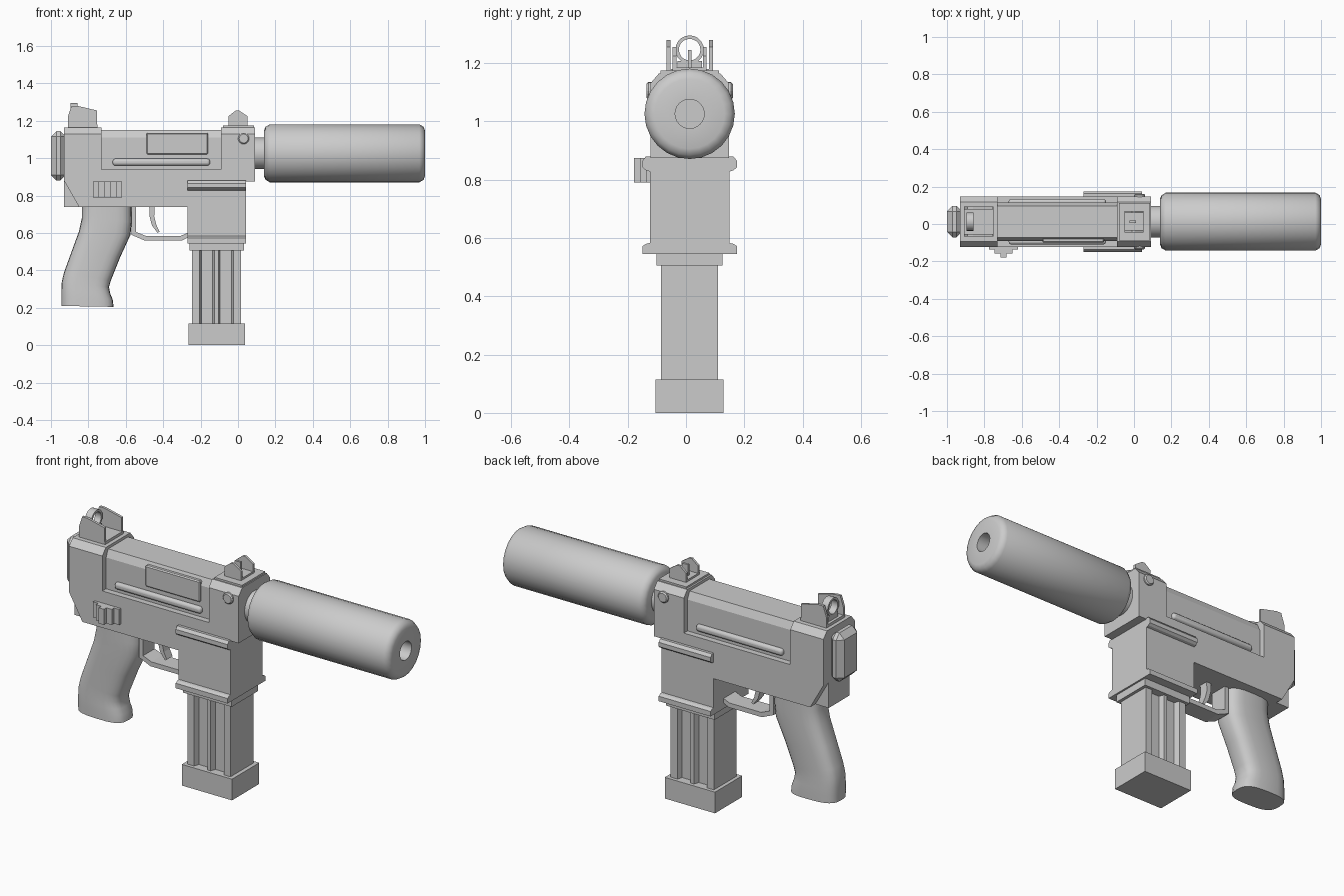
import bpy, bmesh
from math import cos, sin, pi, copysign

YC = 0.0125  # mid plane of the body


def finish(name, bm, smooth=False, bevel=0, seg=1):
    bmesh.ops.recalc_face_normals(bm, faces=bm.faces)
    me = bpy.data.meshes.new(name)
    bm.to_mesh(me)
    bm.free()
    ob = bpy.data.objects.new(name, me)
    bpy.context.collection.objects.link(ob)
    if bevel:
        m = ob.modifiers.new("bevel", 'BEVEL')
        m.width, m.segments = bevel, seg
    if smooth:
        bpy.ops.object.select_all(action='DESELECT')
        ob.select_set(True)
        bpy.context.view_layer.objects.active = ob
        bpy.ops.object.shade_smooth_by_angle(angle=0.7)
    return ob


def prism(name, pts, a, b, axis='Y', **kw):
    """Extrude a profile: XZ along Y, YZ along X, or XY along Z. y is relative to YC."""
    put = {'Y': lambda u, v, w: (u, w + YC, v),
           'X': lambda u, v, w: (w, u + YC, v),
           'Z': lambda u, v, w: (u, v + YC, w)}[axis]
    bm = bmesh.new()
    r0, r1 = [[bm.verts.new(put(u, v, w)) for u, v in pts] for w in (a, b)]
    bm.faces.new(r0)
    bm.faces.new(r1)
    n = len(pts)
    for i in range(n):
        j = (i + 1) % n
        bm.faces.new((r0[i], r0[j], r1[j], r1[i]))
    return finish(name, bm, **kw)


def box(name, x0, x1, y0, y1, z0, z1, **kw):
    return prism(name, [(x0, z0), (x1, z0), (x1, z1), (x0, z1)], y0, y1, **kw)


def mirrored(half):
    return half + [(-y, z) for y, z in reversed(half)]


def loft(name, rings, closed=False, smooth=True):
    bm = bmesh.new()
    vs = [[bm.verts.new(p) for p in r] for r in rings]
    n = len(vs[0])
    for k in range(len(vs) if closed else len(vs) - 1):
        a, b = vs[k], vs[(k + 1) % len(vs)]
        for i in range(n):
            bm.faces.new((a[i], a[(i + 1) % n], b[(i + 1) % n], b[i]))
    if not closed:
        bm.faces.new(vs[0])
        bm.faces.new(vs[-1])
    return finish(name, bm, smooth)


def lathe(name, prof, zc=1.026, n=24, closed=False):
    return loft(name, [[(x, YC + r * cos(2 * pi * i / n), zc + r * sin(2 * pi * i / n))
                        for i in range(n)] for x, r in prof], closed)


# Suppressor with bored muzzle, and its neck
lathe("suppressor", [(0.14, 0.125), (0.148, 0.142), (0.17, 0.155), (0.97, 0.155), (0.992, 0.142),
                     (1.0, 0.12), (1.0, 0.05), (0.7, 0.05)])
lathe("barrel_neck", [(0.05, 0.085), (0.16, 0.085)])

# Receiver: lower frame, rear and front blocks, slimmer middle housing
prism("lower_frame", [(-0.93, 0.94), (-0.93, 0.88), (-0.85, 0.74), (-0.27, 0.74), (-0.27, 0.875),
                      (0.09, 0.875), (0.09, 0.94)], -0.135, 0.135)
box("rear_lower_block", -0.93, -0.8, -0.09, 0.09, 0.74, 0.92)
block = mirrored([(0.135, 0.93), (0.135, 1.13), (0.105, 1.165)])
prism("rear_block", block, -0.93, -0.73, 'X')
prism("front_block", block, -0.09, 0.09, 'X')
prism("middle_housing", mirrored([(0.135, 0.92), (0.103, 0.94), (0.103, 1.11), (0.085, 1.15)]),
      -0.74, -0.08, 'X')
box("end_cap", -1.0, -0.92, -0.085, 0.085, 0.88, 1.145, bevel=0.03)
for s, side in ((-1, "right"), (1, "left")):
    lo, hi = sorted((s * 0.08, s * 0.122))
    box(side + "_side_rib", -0.67, -0.15, lo, hi, 0.96, 0.997, bevel=0.014, seg=3, smooth=True)
    pin = [(0.03 + 0.03 * cos(i * pi / 8), 1.105 + 0.03 * sin(i * pi / 8)) for i in range(16)]
    lo, hi = sorted((s * 0.12, s * 0.148))
    prism(side + "_pin", pin, lo, hi, bevel=0.006)
box("ejection_port_cover", -0.49, -0.16, -0.112, -0.06, 1.02, 1.135, bevel=0.006)

# Stepped selector switch
for i, (h, d) in enumerate(((0.078, 0.15), (0.048, 0.17), (0.016, 0.191))):
    box("selector_step_%d" % i, -0.697 - h, -0.697 + h, -d, -0.12, 0.79, 0.875)

# Magazine well with side lips, collar, grooved magazine and base
prism("magazine_well", mirrored([(0.162, 0.545), (0.162, 0.572), (0.15, 0.58), (0.136, 0.583),
                                 (0.136, 0.828), (0.15, 0.832), (0.162, 0.842), (0.162, 0.865),
                                 (0.15, 0.88)]), -0.27, 0.042, 'X')
box("magazine_collar", -0.26, 0.032, -0.113, 0.113, 0.505, 0.55)
side = [(-0.245, 0.098), (-0.205, 0.098), (-0.195, 0.07), (-0.135, 0.07), (-0.125, 0.098),
        (-0.105, 0.098), (-0.095, 0.07), (-0.035, 0.07), (-0.025, 0.098), (0.015, 0.098)]
prism("magazine", side + [(x, -y) for x, y in reversed(side)], 0.1, 0.51, 'Z')
box("magazine_base", -0.265, 0.037, -0.117, 0.117, 0, 0.115)

# Pistol grip: rounded sections of (rear x, rear z, front x, front z, half width)
rows = [(-0.835, 0.75, -0.57, 0.75, 0.085), (-0.835, 0.68, -0.568, 0.66, 0.085),
        (-0.85, 0.61, -0.575, 0.59, 0.085), (-0.89, 0.5, -0.63, 0.47, 0.082),
        (-0.93, 0.39, -0.68, 0.345, 0.08), (-0.942, 0.34, -0.69, 0.31, 0.08),
        (-0.945, 0.29, -0.683, 0.275, 0.082), (-0.945, 0.25, -0.67, 0.245, 0.083),
        (-0.945, 0.21, -0.665, 0.205, 0.083)]


def section(xa, za, xb, zb, w, n=24):
    ring = []
    for i in range(n):
        c, s = cos(2 * pi * i / n), sin(2 * pi * i / n)
        t = 0.5 + 0.5 * copysign(abs(c) ** 0.65, c)
        ring.append((xa + (xb - xa) * t, YC + w * copysign(abs(s) ** 0.65, s), za + (zb - za) * t))
    return ring


loft("grip", [section(*r) for r in rows])

# Trigger guard and trigger
prism("trigger_guard", [(-0.57, 0.75), (-0.57, 0.59), (-0.5, 0.56), (-0.3, 0.56), (-0.26, 0.58),
                        (-0.26, 0.605), (-0.305, 0.585), (-0.495, 0.585), (-0.545, 0.605),
                        (-0.545, 0.75)], -0.05, 0.05)
prism("trigger", [(-0.475, 0.75), (-0.473, 0.69), (-0.46, 0.64), (-0.43, 0.6), (-0.42, 0.607),
                  (-0.437, 0.645), (-0.448, 0.69), (-0.445, 0.75)], -0.025, 0.025)

# Sights: bases, side wings, rear ring and front post
box("rear_sight_base", -0.91, -0.752, -0.08, 0.08, 1.16, 1.18)
box("front_sight_base", -0.08, 0.085, -0.1, 0.1, 1.16, 1.175)
for s, side in ((-1, "right"), (1, "left")):
    lo, hi = sorted((s * 0.066, s * 0.08))
    prism(side + "_rear_wing", [(-0.91, 1.17), (-0.91, 1.22), (-0.89, 1.28), (-0.86, 1.28),
                                (-0.755, 1.255), (-0.755, 1.17)], lo, hi)
    lo, hi = sorted((s * 0.045, s * 0.058))
    prism(side + "_front_wing", [(-0.05, 1.17), (-0.05, 1.225), (-0.012, 1.255), (0.005, 1.255),
                                 (0.05, 1.225), (0.05, 1.17)], lo, hi)
lathe("rear_ring", [(-0.895, 0.037), (-0.857, 0.037), (-0.857, 0.049), (-0.895, 0.049)],
      1.246, 20, True)
box("rear_ring_stand", -0.895, -0.857, -0.042, 0.042, 1.17, 1.208)
box("front_post", -0.025, 0.01, -0.006, 0.006, 1.17, 1.245)
box("front_sight_floor", -0.05, 0.05, -0.05, 0.05, 1.17, 1.185)
